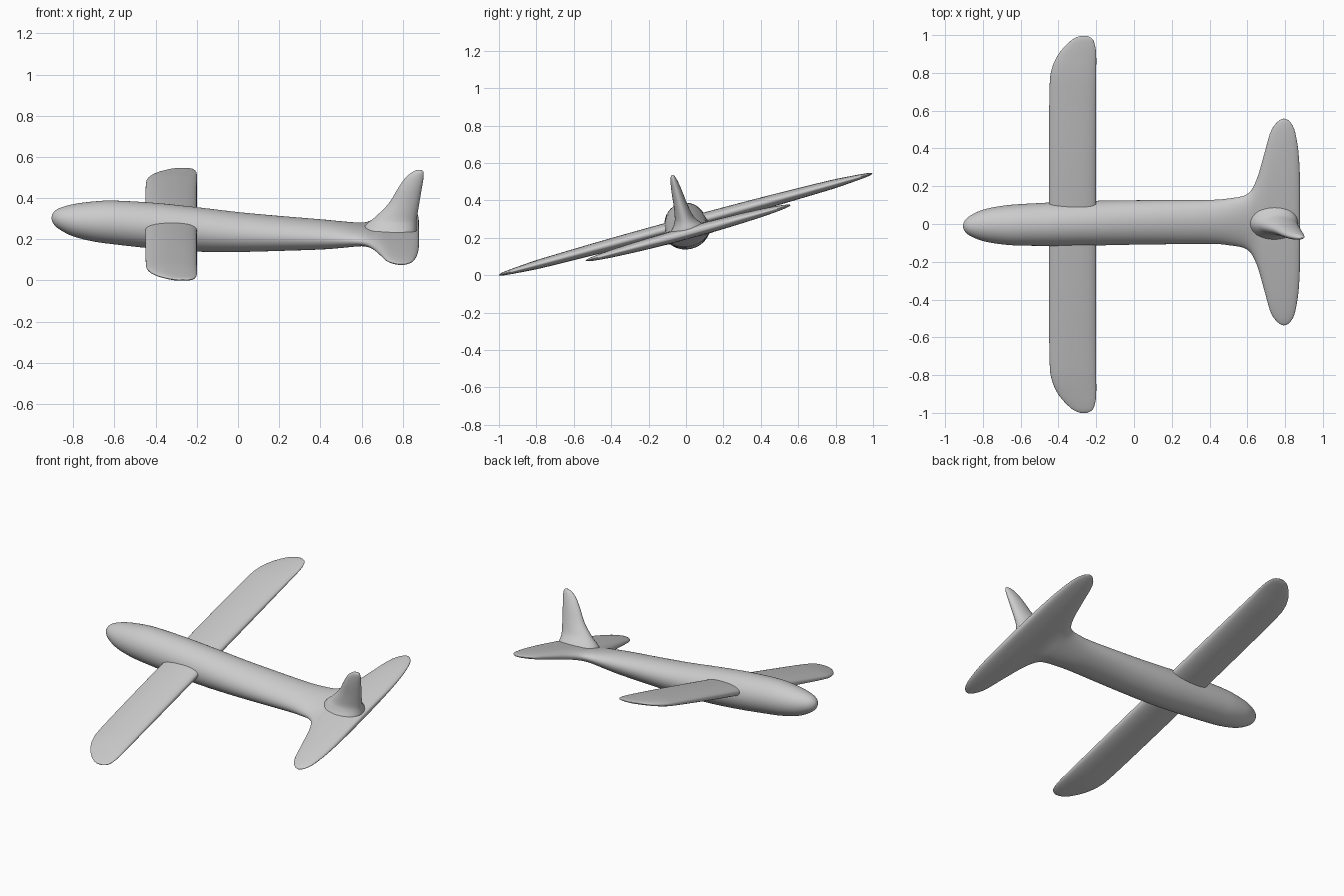
import bpy, bmesh, math
from mathutils import Vector

ROLL = math.radians(15.2)   # whole aircraft banks about its long axis
ORIGIN = (0, 0, 0.265)


def catmull(rows, steps):
    """Smoothly interpolate rows of section values."""
    out = []
    for i in range(len(rows) - 1):
        a, b, c, d = (Vector(rows[max(0, min(len(rows) - 1, k))])
                      for k in (i - 1, i, i + 1, i + 2))
        for j in range(steps):
            t = j / steps
            out.append(b + 0.5 * t * ((c - a) + t * ((2 * a - 5 * b + 4 * c - d)
                                                     + t * (3 * (b - c) + d - a))))
    out.append(Vector(rows[-1]))
    return out


def loft(name, rows, place, steps=5, sides=48, power=2.0):
    """Skin oval sections (position, centre u, centre v, radius u, radius v)."""
    bm = bmesh.new()
    rings = []
    for t, u, v, ru, rv in catmull([Vector(r) for r in rows], steps):
        ring = []
        for k in range(sides):
            a = 2 * math.pi * k / sides
            ca, sa = math.cos(a), math.sin(a)
            cu = math.copysign(abs(ca) ** (2 / power), ca)
            sv = math.copysign(abs(sa) ** (2 / power), sa)
            ring.append(bm.verts.new(place(t, u + ru * cu, v + rv * sv)))
        rings.append(ring)
    for r0, r1 in zip(rings, rings[1:]):
        for k in range(sides):
            n = (k + 1) % sides
            bm.faces.new((r0[k], r0[n], r1[n], r1[k]))
    bm.faces.new(rings[0][::-1])
    bm.faces.new(rings[-1])
    bmesh.ops.recalc_face_normals(bm, faces=bm.faces)
    mesh = bpy.data.meshes.new(name)
    bm.to_mesh(mesh)
    bm.free()
    for p in mesh.polygons:
        p.use_smooth = True
    obj = bpy.data.objects.new(name, mesh)
    bpy.context.collection.objects.link(obj)
    obj.location = ORIGIN
    obj.rotation_euler.x = ROLL
    return obj


# Fuselage flaring into the tailplane: x, centre height, half width, half height
body = [
    (-0.906, 0.040, 0.002, 0.002), (-0.898, 0.039, 0.025, 0.025),
    (-0.87, 0.036, 0.052, 0.050), (-0.80, 0.028, 0.083, 0.078),
    (-0.70, 0.022, 0.102, 0.097), (-0.60, 0.017, 0.110, 0.106),
    (-0.40, 0.000, 0.116, 0.111), (-0.20, -0.018, 0.119, 0.107),
    (0.00, -0.031, 0.119, 0.095), (0.20, -0.038, 0.119, 0.082),
    (0.40, -0.043, 0.119, 0.069), (0.50, -0.044, 0.127, 0.058),
    (0.60, -0.043, 0.152, 0.043), (0.65, -0.042, 0.235, 0.035),
    (0.69, -0.040, 0.375, 0.033), (0.73, -0.040, 0.510, 0.032),
    (0.79, -0.040, 0.567, 0.030), (0.84, -0.040, 0.530, 0.025),
    (0.865, -0.040, 0.430, 0.019), (0.876, -0.040, 0.310, 0.012),
    (0.879, -0.040, 0.200, 0.004),
]
loft("fuselage_and_tailplane", [(x, 0, z, w, h) for x, z, w, h in body],
     lambda t, u, v: (t, u, v), steps=4, sides=96)

# Wing: span, leading edge, trailing edge, half thickness; mirrored to both sides
half = [
    (0.00, -0.450, -0.200, 0.035), (0.40, -0.450, -0.200, 0.033),
    (0.75, -0.447, -0.200, 0.026), (0.85, -0.436, -0.200, 0.022),
    (0.92, -0.408, -0.200, 0.017), (0.97, -0.372, -0.204, 0.013),
    (1.015, -0.325, -0.218, 0.008), (1.034, -0.285, -0.247, 0.002),
]
right = [(s, (a + b) / 2, 0.008, (b - a) / 2, h) for s, a, b, h in half]
left = [(-r[0],) + r[1:] for r in right[:0:-1]]
loft("wing", left + right, lambda t, u, v: (u, t, v), power=2.3)

# Tail fin with a flared base: height, leading edge, trailing edge, half thickness
fin = [
    (-0.045, 0.60, 0.868, 0.120), (-0.012, 0.610, 0.868, 0.090),
    (0.015, 0.632, 0.867, 0.066), (0.045, 0.668, 0.870, 0.050),
    (0.110, 0.730, 0.880, 0.037), (0.190, 0.778, 0.893, 0.028),
    (0.240, 0.812, 0.901, 0.020), (0.270, 0.846, 0.901, 0.012),
    (0.281, 0.872, 0.891, 0.003),
]
loft("tail_fin", [(z, (a + b) / 2, 0, (b - a) / 2, h) for z, a, b, h in fin],
     lambda t, u, v: (u, v, t))
